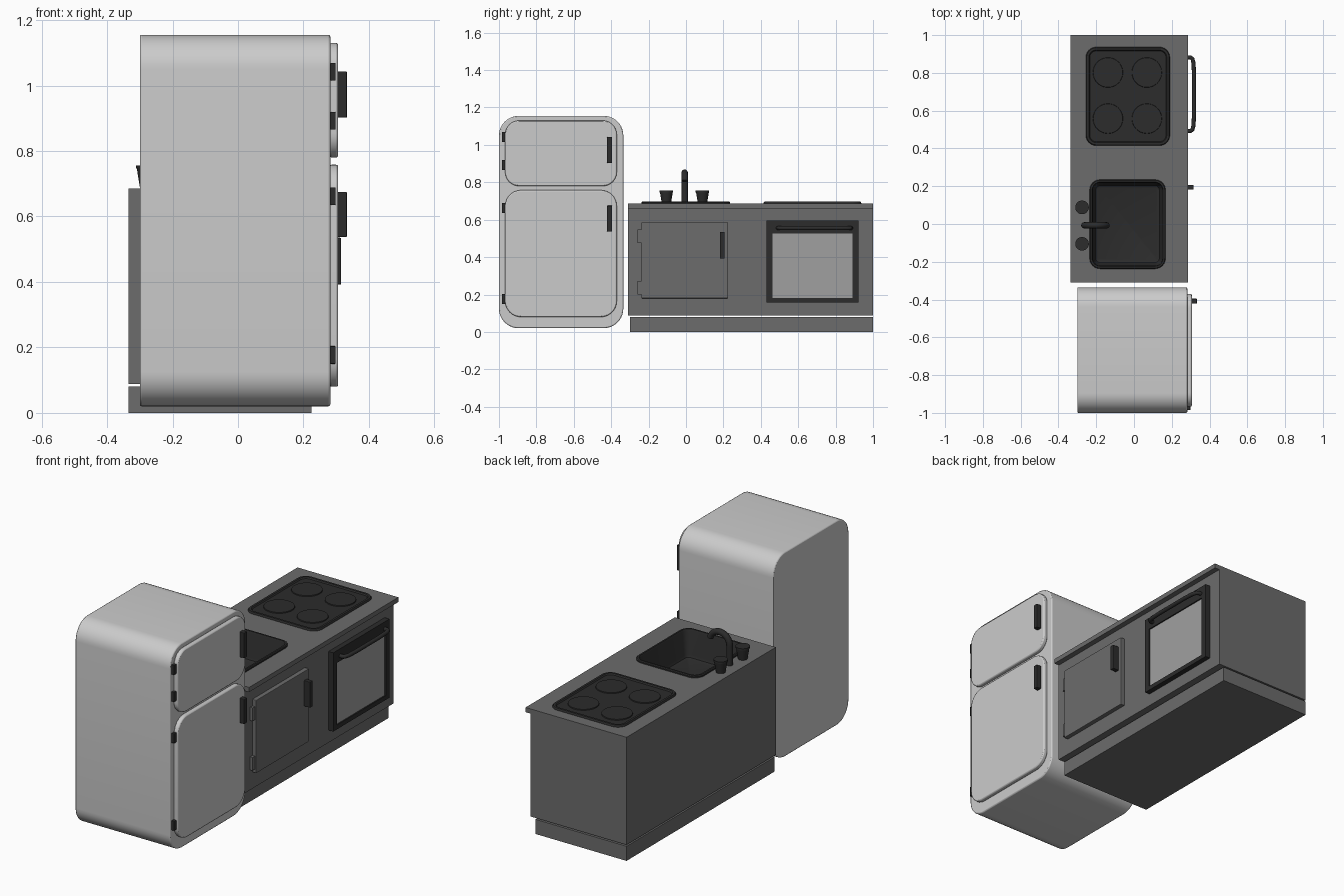
import bpy, bmesh, math
from mathutils import Vector

if "Cube" in bpy.data.objects:
    bpy.data.objects.remove(bpy.data.objects["Cube"])


def material(name, v):
    m = bpy.data.materials.new(name)
    m.diffuse_color = (v, v, v, 1)
    m.use_nodes = True
    m.node_tree.nodes["Principled BSDF"].inputs["Base Color"].default_value = m.diffuse_color
    return m


WHITE = material("enamel", 0.65)
GREY = material("cabinet_grey", 0.15)
BLACK = material("black", 0.025)
GLASS = material("oven_glass", 0.35)


def finish(ob, mat, smooth=True):
    if mat:
        ob.data.materials.append(mat)
    if smooth:
        bpy.ops.object.select_all(action='DESELECT')
        bpy.context.view_layer.objects.active = ob
        ob.select_set(True)
        bpy.ops.object.shade_smooth_by_angle(angle=math.radians(35))
    return ob


def from_bmesh(name, bm, mat, smooth=True):
    bmesh.ops.recalc_face_normals(bm, faces=bm.faces)
    me = bpy.data.meshes.new(name)
    bm.to_mesh(me)
    bm.free()
    ob = bpy.data.objects.new(name, me)
    bpy.context.collection.objects.link(ob)
    return finish(ob, mat, smooth)


def box(name, x, y, z, mat, r=0, rim=0, axis=0):
    """Box from ranges; r rounds the edges along axis, rim bevels the rest."""
    bm = bmesh.new()
    bmesh.ops.create_cube(bm, size=1)
    for v in bm.verts:
        v.co = Vector([(a + b) / 2 + c * (b - a) for (a, b), c in zip((x, y, z), v.co)])
    if r:
        edges = [e for e in bm.edges
                 if abs((e.verts[0].co - e.verts[1].co).normalized()[axis]) > 0.9]
        bmesh.ops.bevel(bm, geom=edges, offset=r, segments=10, profile=0.5, affect='EDGES')
    ob = from_bmesh(name, bm, mat, smooth=bool(r))
    if rim:
        mod = ob.modifiers.new("rim", 'BEVEL')
        mod.width, mod.segments, mod.limit_method = rim, 2, 'ANGLE'
        mod.angle_limit = math.radians(40)
    return ob


def rounded_loop(x, y, r, z, inset):
    """Points of a rounded rectangle, inset from the given ranges."""
    r = max(r - inset, 0.005)
    x0, x1, y0, y1 = x[0] + inset + r, x[1] - inset - r, y[0] + inset + r, y[1] - inset - r
    pts = []
    for k, (cx, cy) in enumerate([(x1, y1), (x0, y1), (x0, y0), (x1, y0)]):
        for i in range(7):
            a = math.radians(90 * k + 15 * i)
            pts.append((cx + r * math.cos(a), cy + r * math.sin(a), z))
    return pts


def tray(name, x, y, r, steps, mat):
    """Loft rounded rectangles through (inset, z) steps and close the last."""
    bm = bmesh.new()
    rings = [[bm.verts.new(p) for p in rounded_loop(x, y, r, z, i)] for i, z in steps]
    n = len(rings[0])
    for a, b in zip(rings, rings[1:]):
        for i in range(n):
            bm.faces.new((a[i], a[(i + 1) % n], b[(i + 1) % n], b[i]))
    bm.faces.new(rings[-1])
    ob = from_bmesh(name, bm, mat)
    if ob.data.polygons[-1].normal.z < 0:
        ob.data.flip_normals()
    return ob


def cone(name, loc, r1, r2, depth, mat, n=32):
    bm = bmesh.new()
    bmesh.ops.create_cone(bm, cap_ends=True, segments=n, radius1=r1, radius2=r2, depth=depth)
    bmesh.ops.translate(bm, verts=bm.verts, vec=(loc[0], loc[1], loc[2] + depth / 2))
    return from_bmesh(name, bm, mat)


def tube(name, pts, radius, mat):
    cu = bpy.data.curves.new(name, 'CURVE')
    cu.dimensions, cu.bevel_depth, cu.bevel_resolution = '3D', radius, 4
    cu.use_fill_caps = True
    sp = cu.splines.new('POLY')
    sp.points.add(len(pts) - 1)
    for p, co in zip(sp.points, pts):
        p.co = (*co, 1)
    ob = bpy.data.objects.new(name, cu)
    bpy.context.collection.objects.link(ob)
    bpy.ops.object.select_all(action='DESELECT')
    bpy.context.view_layer.objects.active = ob
    ob.select_set(True)
    bpy.ops.object.convert(target='MESH')
    return finish(bpy.context.object, mat)


# Fridge body, doors, handles and hinges
box("fridge_body", (-0.30, 0.282), (-1.0, -0.335), (0.02, 1.155), WHITE, 0.105, 0.006)
box("freezer_door", (0.28, 0.306), (-0.967, -0.37), (0.78, 1.13), WHITE, 0.075, 0.006)
box("fridge_door", (0.28, 0.306), (-0.967, -0.37), (0.08, 0.758), WHITE, 0.085, 0.006)
for nm, z in (("freezer_handle", (0.902, 1.043)), ("fridge_handle", (0.537, 0.675))):
    box(nm, (0.304, 0.333), (-0.422, -0.395), z, BLACK, rim=0.003)
for i, z in enumerate((1.015, 0.865, 0.635, 0.15)):
    box(f"fridge_hinge_{i}", (0.28, 0.298), (-0.985, -0.963), (z, z + 0.054), BLACK, rim=0.002)

# Counter: plinth, cabinet and worktop
box("plinth", (-0.335, 0.225), (-0.30, 1.0), (0, 0.081), GREY)
cabinet = box("cabinet", (-0.335, 0.255), (-0.31, 1.0), (0.089, 0.66), GREY)
worktop = box("worktop", (-0.335, 0.285), (-0.31, 1.0), (0.66, 0.686), GREY)

# Opening for the sink
SX, SY = (-0.235, 0.167), (-0.237, 0.235)
cutter = box("sink_cutter", (SX[0] + 0.008, SX[1] - 0.008), (SY[0] + 0.008, SY[1] - 0.008),
             (0.53, 0.75), None, 0.045, axis=2)
for ob in (cabinet, worktop):
    mod = ob.modifiers.new("sink_hole", 'BOOLEAN')
    mod.operation, mod.object, mod.solver = 'DIFFERENCE', cutter, 'EXACT'
    bpy.context.view_layer.objects.active = ob
    bpy.ops.object.modifier_apply(modifier=mod.name)
bpy.data.objects.remove(cutter)

# Sink basin and hob
tray("sink", SX, SY, 0.055,
     [(0, 0.685), (0, 0.693), (0.004, 0.698), (0.013, 0.698), (0.017, 0.69),
      (0.027, 0.56), (0.033, 0.548), (0.045, 0.543)], BLACK)
tray("hob", (-0.255, 0.19), (0.415, 0.937), 0.055,
     [(0, 0.685), (0, 0.69), (0.004, 0.696), (0.016, 0.696), (0.021, 0.689)], BLACK)
for sx in (-1, 1):
    for sy in (-1, 1):
        cone(f"hotplate_{sx}_{sy}", (-0.035 + sx * 0.103, 0.68 + sy * 0.122, 0.687),
             0.08, 0.078, 0.007, BLACK, 40)

# Tap with swan neck and two knobs
cx, cz, r = -0.203, 0.792, 0.06
arc = [(cx - r * math.cos(math.radians(a)), -0.007, cz + r * math.sin(math.radians(a)))
       for a in range(0, 166, 11)]
tube("tap_spout", [(cx - r, -0.007, 0.68)] + arc, 0.017, BLACK)
for i, y in enumerate((-0.105, 0.088)):
    cone(f"tap_knob_{i}", (-0.275, y, 0.684), 0.024, 0.034, 0.062, BLACK)
    cone(f"tap_knob_top_{i}", (-0.275, y, 0.746), 0.036, 0.036, 0.01, BLACK)

# Cupboard door, hinges and handle
box("cupboard_door", (0.25, 0.279), (-0.238, 0.225), (0.18, 0.585), GREY, rim=0.003)
for i, z in enumerate((0.2, 0.475)):
    box(f"cupboard_hinge_{i}", (0.25, 0.270), (-0.258, -0.238), (z, z + 0.073), GREY)
box("cupboard_handle", (0.277, 0.315), (0.182, 0.207), (0.392, 0.535), BLACK, rim=0.003)

# Oven frame, glass and handle
for nm, y, z in (("top", (0.43, 0.923), (0.527, 0.595)), ("bottom", (0.43, 0.923), (0.158, 0.182)),
                 ("left", (0.43, 0.462), (0.182, 0.527)), ("right", (0.891, 0.923), (0.182, 0.527))):
    box(f"oven_frame_{nm}", (0.25, 0.284), y, z, BLACK)
box("oven_glass", (0.25, 0.277), (0.462, 0.891), (0.182, 0.527), GLASS)
half = [(0.28, 0.195), (0.298, 0.195), (0.309, 0.188), (0.315, 0.165), (0.318, 0.1)]
path = [(x, 0.687 - d, 0.555) for x, d in half]
path += [(x, 0.687 + d, 0.555) for x, d in reversed(half)]
tube("oven_handle", path, 0.011, BLACK)
